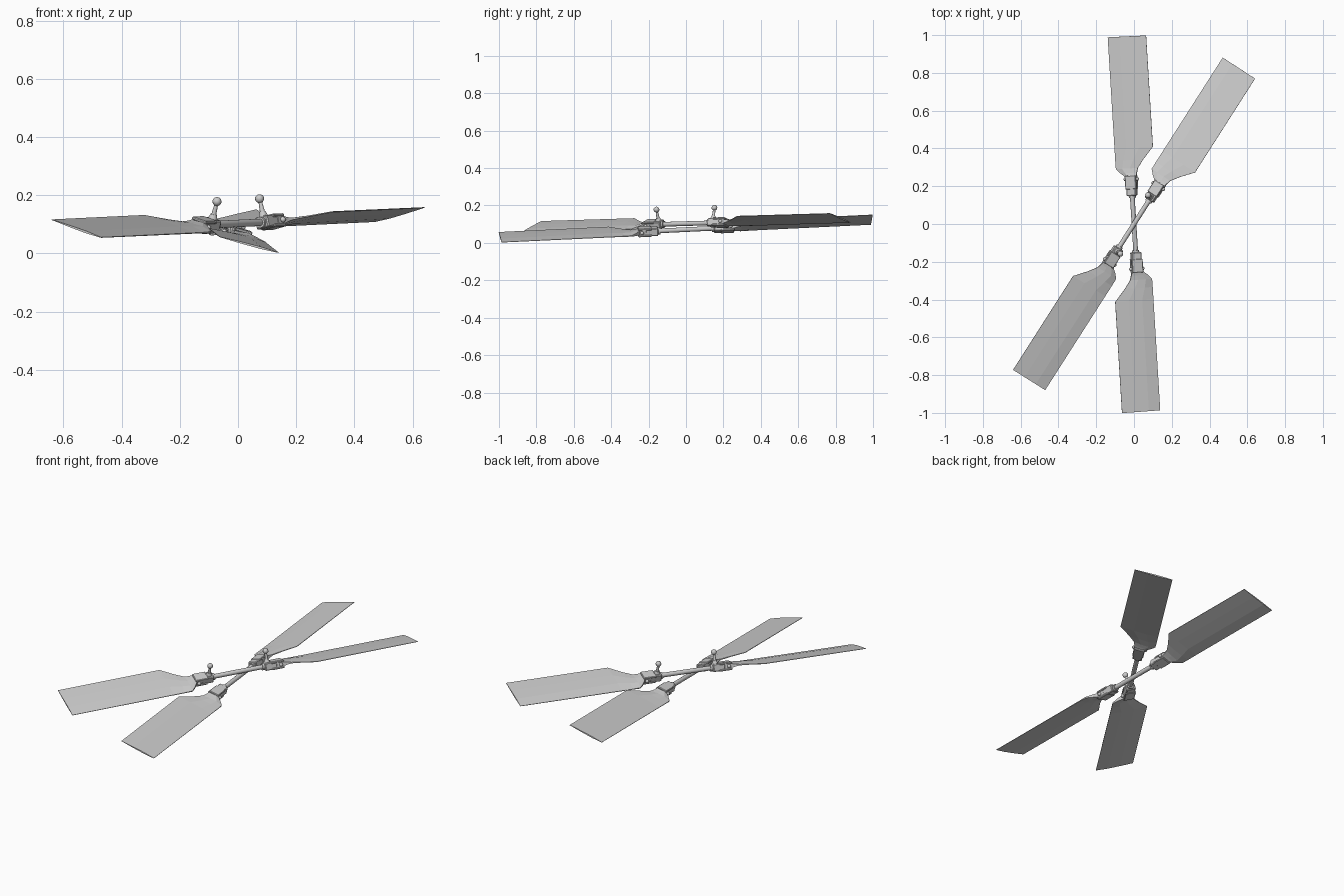
import bpy, bmesh
from math import radians, atan
from mathutils import Matrix

if "Cube" in bpy.data.objects:
    bpy.data.objects.remove(bpy.data.objects["Cube"])

# Local frame of each blade: x runs outward, -y is the trailing side, z is the blade normal


def finish(bm, name, mat, smooth=False):
    bmesh.ops.recalc_face_normals(bm, faces=bm.faces)
    for f in bm.faces:
        f.smooth = smooth and len(f.verts) <= 4
    me = bpy.data.meshes.new(name)
    bm.to_mesh(me)
    bm.free()
    ob = bpy.data.objects.new(name, me)
    ob.matrix_world = mat
    bpy.context.collection.objects.link(ob)
    return ob


def box(name, mat, lo, hi, bevel=0.004):
    bm = bmesh.new()
    size = [b - a for a, b in zip(lo, hi)]
    mid = [(a + b) / 2 for a, b in zip(lo, hi)]
    bmesh.ops.create_cube(bm, size=1, matrix=Matrix.Translation(mid) @ Matrix.Diagonal((*size, 1)))
    bmesh.ops.bevel(bm, geom=bm.edges[:], offset=bevel, segments=1, affect='EDGES')
    return finish(bm, name, mat)


def cyl(name, mat, centre, r1, r2, length, axis='Z', n=12):
    bm = bmesh.new()
    rot = {'X': Matrix.Rotation(radians(90), 4, 'Y'),
           'Y': Matrix.Rotation(radians(90), 4, 'X'),
           'Z': Matrix()}[axis]
    bmesh.ops.create_cone(bm, cap_ends=True, segments=n, radius1=r1, radius2=r2,
                          depth=length, matrix=Matrix.Translation(centre) @ rot)
    return finish(bm, name, mat, True)


def ball(name, mat, centre, r):
    bm = bmesh.new()
    bmesh.ops.create_uvsphere(bm, u_segments=12, v_segments=8, radius=r,
                              matrix=Matrix.Translation(centre))
    return finish(bm, name, mat, True)


# Blade stations: distance out, leading edge, trailing edge, half thickness, edge half thickness
STATIONS = [
    (0.215, 0.026, -0.028, 0.018, 0.014),
    (0.252, 0.030, -0.030, 0.017, 0.012),
    (0.272, 0.056, -0.033, 0.014, 0.007),
    (0.296, 0.080, -0.040, 0.011, 0.003),
    (0.340, 0.081, -0.072, 0.008, 0.002),
    (0.405, 0.081, -0.129, 0.006, 0.0015),
    (0.995, 0.081, -0.129, 0.004, 0.001),
]


def blade(name, mat):
    bm = bmesh.new()
    rings = []
    for x, lead, trail, t, e in STATIONS:
        def at(k):
            return lead + (trail - lead) * k
        pts = [(lead, e), (at(.3), t), (at(.65), t * .8), (trail, e),
               (trail, -e), (at(.65), -t * .8), (at(.3), -t), (lead, -e)]
        rings.append([bm.verts.new((x, y, z)) for y, z in pts])
    for a, b in zip(rings, rings[1:]):
        for i in range(8):
            j = (i + 1) % 8
            bm.faces.new((a[i], a[j], b[j], b[i]))
    bm.faces.new(rings[0])
    bm.faces.new(rings[-1])
    finish(bm, name, mat)


def half_rotor(name, hub, pitch, linked):
    m = hub @ Matrix.Rotation(radians(-pitch), 4, 'X')
    blade(name + "_blade", m)
    # grip: inner block with two cheeks holding the blade root
    box(name + "_grip_block", m, (0.150, -0.026, -0.021), (0.218, 0.026, 0.021))
    for s, side in ((1, "upper"), (-1, "lower")):
        z = sorted((s * 0.012, s * 0.023))
        box(f"{name}_grip_{side}_cheek", m, (0.185, -0.030, z[0]), (0.258, 0.030, z[1]), 0.003)
    # cross pin with rounded heads
    cyl(name + "_pin", m, (0.238, 0, 0), 0.008, 0.008, 0.066, 'Y')
    for s in (1, -1):
        ball(name + "_pin_head", m, (0.238, s * 0.032, 0), 0.010)
    # collar where the shaft enters the grip
    cyl(name + "_collar", m, (0.146, 0, 0), 0.019, 0.019, 0.014, 'X', 16)
    # linkage post and ball
    if linked:
        cyl(name + "_link_base", m, (0.170, 0, 0.028), 0.017, 0.011, 0.018)
        cyl(name + "_link_post", m, (0.170, 0, 0.053), 0.009, 0.006, 0.046)
        ball(name + "_link_ball", m, (0.170, 0, 0.083), 0.0155)


def rotor(name, height, angle, slope, pitches, linked):
    base = Matrix.Translation((0, 0, height))
    for i, pitch in enumerate(pitches):
        tilt = atan(slope) * (1 - 2 * i)
        hub = (base @ Matrix.Rotation(radians(angle + 180 * i), 4, 'Z')
               @ Matrix.Rotation(-tilt, 4, 'Y'))
        half_rotor(f"{name}_{'ab'[i]}", hub, pitch, linked)
        if i == 0:
            cyl(name + "_shaft", hub, (0, 0, 0), 0.0125, 0.0125, 0.31, 'X', 16)


rotor("lower_rotor", 0.071, 93.5, 0.0475, (14.5, 15), False)
rotor("upper_rotor", 0.103, 57.4, 0.025, (13.5, 17), True)
